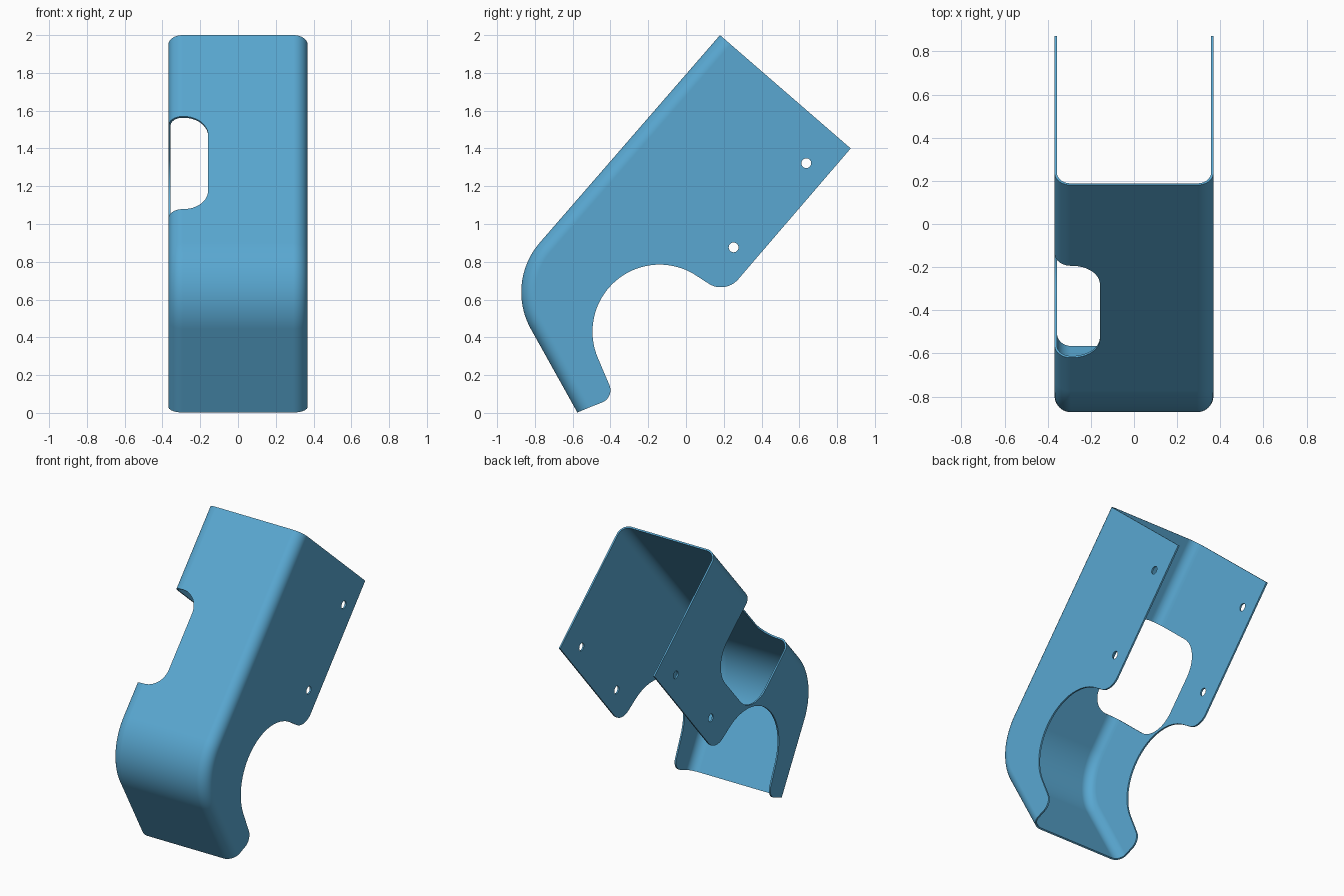
import bpy, bmesh
from math import sin, cos, radians, pi
from mathutils import Vector

cube = bpy.data.objects.get("Cube")
if cube:
    bpy.data.objects.remove(cube, do_unlink=True)

HALF_WIDTH = 0.368
BEND = 0.075
THICK = 0.011
TILT = radians(49)
TOP = Vector((0, 0.18, 2.0))
ALONG = Vector((0, -cos(TILT), -sin(TILT)))   # down the front plate
INWARD = Vector((0, sin(TILT), -cos(TILT)))   # from front plate to the back


def arc(cy, cz, r, start, end, steps):
    angles = [radians(start + (end - start) * i / steps) for i in range(steps + 1)]
    return [(cy + r * cos(a), cz + r * sin(a)) for a in angles]


def front_path(depth):
    """Front edge of the side outline, moved inward by depth."""
    first = TOP + INWARD * depth
    return ([(first.y, first.z)]
            + arc(-0.472, 0.639, 0.4 - depth, 139, 209, 24)
            + [(-0.575 + 0.92 * depth, 0.002 + 0.39 * depth)])


def make_object(name, bm):
    mesh = bpy.data.meshes.new(name)
    bm.to_mesh(mesh)
    bm.free()
    obj = bpy.data.objects.new(name, mesh)
    bpy.context.collection.objects.link(obj)
    return obj


def prism(name, points, sweep):
    bm = bmesh.new()
    face = bm.faces.new([bm.verts.new(p) for p in points])
    result = bmesh.ops.extrude_face_region(bm, geom=[face], use_keep_orig=True)
    moved = [g for g in result["geom"] if isinstance(g, bmesh.types.BMVert)]
    bmesh.ops.translate(bm, verts=moved, vec=sweep)
    bmesh.ops.recalc_face_normals(bm, faces=bm.faces)
    obj = make_object(name, bm)
    obj.hide_render = True
    return obj


def slot_outline(depth, r, u0=0.57, u1=1.22):
    """Band open on one side with two rounded corners."""
    return ([(u0, -0.1)] + arc(u0 + r, depth - r, r, 180, 90, 12)
            + arc(u1 - r, depth - r, r, 90, 0, 12) + [(u1, -0.1)])


# Folded sheet: front plate and the two rounded bends
half = [(HALF_WIDTH - BEND + BEND * cos(a), BEND - BEND * sin(a))
        for a in (i * pi / 20 for i in range(11))]
section = half + [(-x, d) for x, d in reversed(half)]
bm = bmesh.new()
rows = [[bm.verts.new((x, y, z)) for y, z in front_path(d)] for x, d in section]
for a, b in zip(rows, rows[1:]):
    for i in range(len(a) - 1):
        bm.faces.new((a[i], a[i + 1], b[i + 1], b[i]))

# Flat side walls with the round cutout and the rounded lugs
rear = (arc(-0.47, 0.12, 0.07, -69, 23, 12)
        + arc(-0.14, 0.43, 0.355, 203, 60, 40)
        + arc(0.185, 0.785, 0.12, 240, 319, 12)
        + [(0.872, 1.4)])
for row in (rows[0], rows[-1]):
    x = row[0].co.x
    bm.faces.new(row + [bm.verts.new((x, y, z)) for y, z in rear])
bmesh.ops.recalc_face_normals(bm, faces=bm.faces)
bm.faces.ensure_lookup_table()
wall = next(f for f in bm.faces if len(f.verts) > 4)
if wall.normal.x * wall.calc_center_median().x < 0:
    bmesh.ops.reverse_faces(bm, faces=bm.faces)
bracket = make_object("bracket_shell", bm)

solid = bracket.modifiers.new("thickness", "SOLIDIFY")
solid.thickness = THICK
solid.offset = -1
solid.use_even_offset = True

# Slot wrapping around the right bend, and bolt holes through both walls
side_slot = [TOP + ALONG * u + INWARD * w + Vector((-0.47, 0, 0))
             for u, w in slot_outline(0.555, 0.2)]
front_slot = [TOP + ALONG * u - INWARD * 0.1 + Vector((w - 0.37, 0, 0))
              for u, w in slot_outline(0.212, 0.13)]
cutters = [prism("side_slot_cutter", side_slot, Vector((0.175, 0, 0))),
           prism("front_slot_cutter", front_slot, INWARD * 0.21)]
for y, z in ((0.637, 1.322), (0.252, 0.876)):
    ring = [Vector((-0.5, py, pz)) for py, pz in arc(y, z, 0.026, 0, 360, 24)[:-1]]
    cutters.append(prism("bolt_hole_cutter", ring, Vector((1, 0, 0))))
for cutter in cutters:
    cut = bracket.modifiers.new("cut", "BOOLEAN")
    cut.operation = "DIFFERENCE"
    cut.solver = "EXACT"
    cut.object = cutter

bpy.ops.object.select_all(action="DESELECT")
bracket.select_set(True)
bpy.context.view_layer.objects.active = bracket
for name in [m.name for m in bracket.modifiers]:
    bpy.ops.object.modifier_apply(modifier=name)
for cutter in cutters:
    bpy.data.objects.remove(cutter, do_unlink=True)

# Painted metal
paint = bpy.data.materials.new("sky_blue_paint")
paint.use_nodes = True
colour = (0.10, 0.39, 0.64, 1)
paint.diffuse_color = colour
paint.node_tree.nodes["Principled BSDF"].inputs["Base Color"].default_value = colour
bracket.data.materials.clear()
bracket.data.materials.append(paint)

bpy.ops.object.shade_smooth_by_angle(angle=radians(30))
weighted = bracket.modifiers.new("even_shading", "WEIGHTED_NORMAL")
weighted.keep_sharp = True
